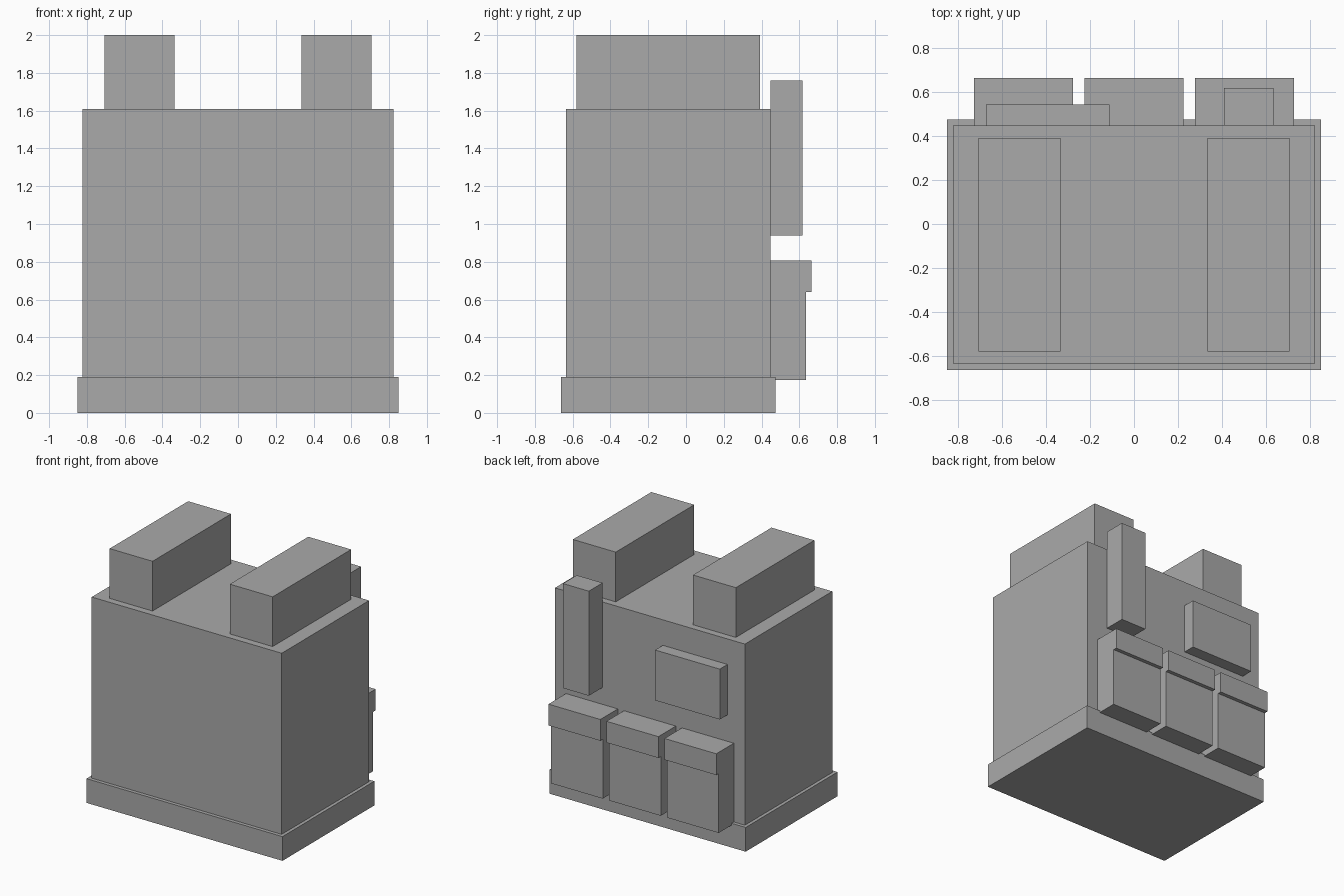
import bpy
import bmesh

cube = bpy.data.objects.get("Cube")
if cube:
    bpy.data.objects.remove(cube, do_unlink=True)

GREY = (0.4, 0.4, 0.4, 1.0)
grey = bpy.data.materials.new("plain_grey")
grey.use_nodes = True
grey.diffuse_color = GREY
grey.node_tree.nodes["Principled BSDF"].inputs["Base Color"].default_value = GREY


def extrude_profile(name, profile, x0, x1):
    """Extrude a (y, z) outline along x."""
    bm = bmesh.new()
    face = bm.faces.new([bm.verts.new((x0, y, z)) for y, z in profile])
    moved = bmesh.ops.extrude_face_region(bm, geom=[face])["geom"]
    verts = [v for v in moved if isinstance(v, bmesh.types.BMVert)]
    bmesh.ops.translate(bm, verts=verts, vec=(x1 - x0, 0, 0))
    bmesh.ops.recalc_face_normals(bm, faces=bm.faces)
    mesh = bpy.data.meshes.new(name)
    bm.to_mesh(mesh)
    bm.free()
    mesh.materials.append(grey)
    obj = bpy.data.objects.new(name, mesh)
    bpy.context.collection.objects.link(obj)
    return obj


def box(name, x, y, z):
    """Box from (min, max) ranges."""
    outline = [(y[0], z[0]), (y[1], z[0]), (y[1], z[1]), (y[0], z[1])]
    return extrude_profile(name, outline, *x)


BACK = 0.447  # rear wall of the main body

# Plinth and main body
box("plinth", (-0.85, 0.85), (-0.663, 0.475), (0, 0.19))
box("main_body", (-0.824, 0.824), (-0.635, BACK), (0.19, 1.61))

# Pair of roof units
for side, sign in (("left", 1), ("right", -1)):
    box(f"roof_unit_{side}", sorted((sign * 0.335, sign * 0.707)),
        (-0.58, 0.392), (1.61, 2.0))

# Rear wall fittings
box("tall_rear_duct", (0.41, 0.635), (BACK, 0.618), (0.94, 1.76))
box("rear_panel", (-0.673, -0.112), (BACK, 0.543), (1.015, 1.41))

# Row of rear bins with overhanging lids
bin_outline = [(BACK, 0.175), (0.634, 0.175), (0.634, 0.64),
               (0.664, 0.64), (0.664, 0.807), (BACK, 0.807)]
for i in range(3):
    centre = (i - 1) * 0.503
    extrude_profile(f"rear_bin_{i + 1}", bin_outline, centre - 0.225, centre + 0.225)
